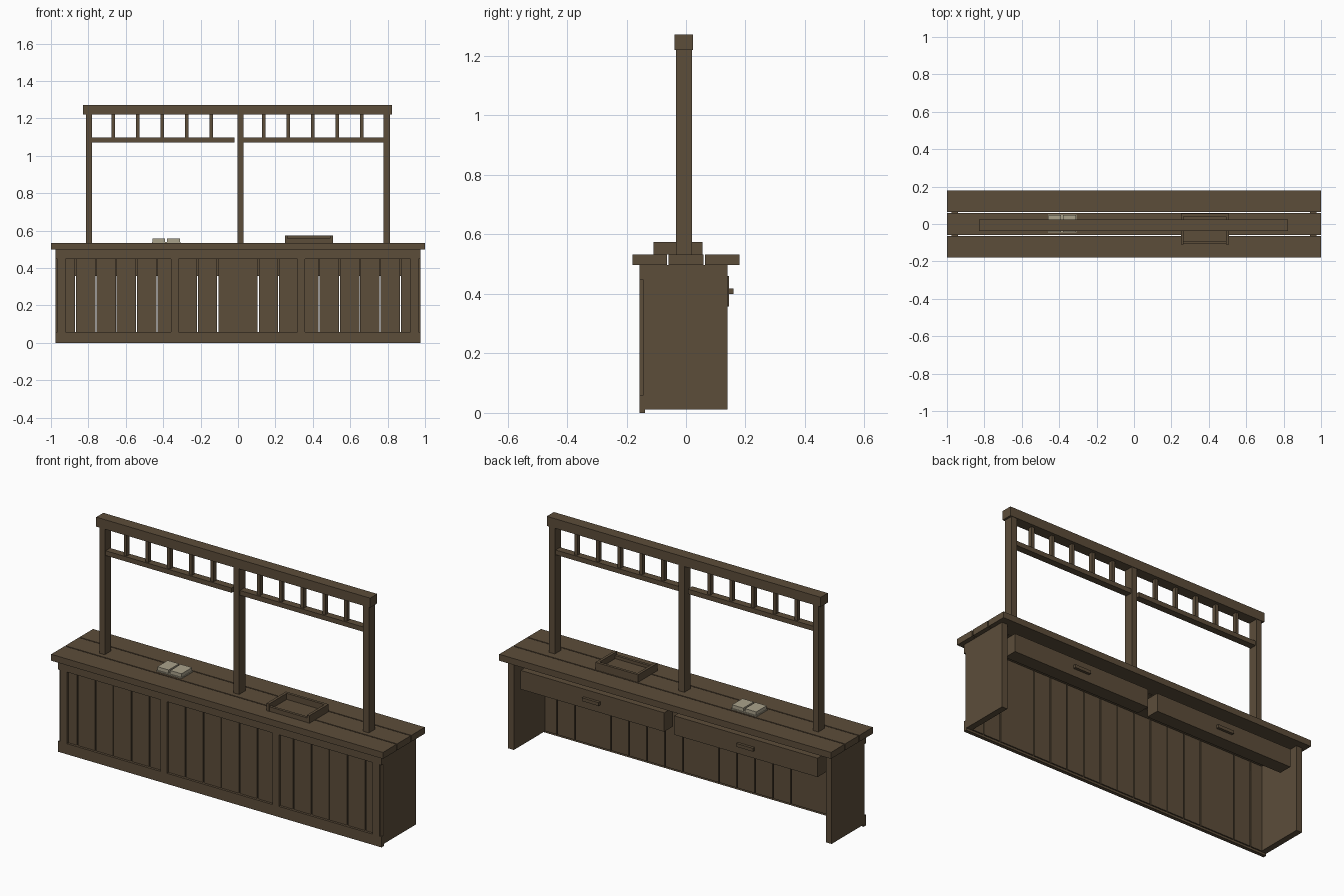
import bpy

cube = bpy.data.objects.get("Cube")
if cube:
    bpy.data.objects.remove(cube, do_unlink=True)


def material(name, rgb):
    mat = bpy.data.materials.new(name)
    mat.use_nodes = True
    mat.diffuse_color = (*rgb, 1)
    bsdf = mat.node_tree.nodes["Principled BSDF"]
    bsdf.inputs["Base Color"].default_value = (*rgb, 1)
    bsdf.inputs["Roughness"].default_value = 0.8
    return mat


wood = material("dark_wood", (0.107, 0.074, 0.042))
paper = material("aged_paper", (0.40, 0.36, 0.26))


def box(name, x, y, z, mat=wood):
    """Box spanning the given (low, high) pair on each axis."""
    corners = [(a, b, c) for a in x for b in y for c in z]
    faces = [(0, 1, 3, 2), (4, 6, 7, 5), (0, 4, 5, 1),
             (2, 3, 7, 6), (0, 2, 6, 4), (1, 5, 7, 3)]
    mesh = bpy.data.meshes.new(name)
    mesh.from_pydata(corners, [], faces)
    mesh.materials.append(mat)
    obj = bpy.data.objects.new(name, mesh)
    bpy.context.collection.objects.link(obj)
    return obj


def mirrored(name, x, y, z):
    """Left and right copies of a box."""
    box("left_" + name, x, y, z)
    box("right_" + name, (-x[1], -x[0]), y, z)


# Countertop planks
for part, y in (("front", (-0.18, -0.064)), ("middle", (-0.058, 0.058)), ("back", (0.064, 0.18))):
    box(part + "_counter_plank", (-1, 1), y, (0.498, 0.533))

# Side panels
mirrored("side_panel", (0.94, 0.975), (-0.144, 0.139), (0.012, 0.498))

# Front planks, with narrower joints at the middle of each bay
pitch = 0.1085
for i in range(-9, 9):
    left_gap = 0.0005 if i % 6 == 0 else 0.003
    right_gap = 0.0005 if (i + 1) % 6 == 0 else 0.003
    x = (max(i * pitch + left_gap, -0.94), min((i + 1) * pitch - right_gap, 0.94))
    box("front_plank", x, (-0.144, -0.13), (0.012, 0.498))

# Front frame
box("base_rail", (-0.975, 0.975), (-0.157, -0.137), (0, 0.058))
box("top_rail", (-0.975, 0.975), (-0.157, -0.137), (0.448, 0.498))
mirrored("outer_stile", (0.922, 0.964), (-0.157, -0.143), (0.058, 0.448))
mirrored("inner_stile", (0.318, 0.357), (-0.157, -0.143), (0.058, 0.448))

# Drawers with bar handles
mirrored("drawer", (0.03, 0.895), (0.068, 0.145), (0.357, 0.46))
mirrored("drawer_handle", (0.415, 0.515), (0.145, 0.16), (0.4, 0.418))

# Posts and top beam
for part, x in (("right", (-0.812, -0.78)), ("middle", (-0.004, 0.03)), ("left", (0.777, 0.812))):
    box(part + "_post", x, (-0.033, 0.02), (0.533, 1.222))
box("top_beam", (-0.828, 0.823), (-0.038, 0.023), (1.22, 1.272))

# Hanging lattice in each bay
for side, x, first in (("right", (-0.78, -0.02), -0.667), ("left", (0.03, 0.777), 0.137)):
    box(side + "_lattice_rail", x, (-0.026, 0.013), (1.071, 1.097))
    for i in range(5):
        c = first + i * 0.131
        box(side + "_lattice_bar", (c - 0.009, c + 0.009), (-0.018, 0.005), (1.097, 1.22))

# Tray
box("tray_floor", (0.26, 0.495), (-0.1, 0.05), (0.533, 0.541))
box("tray_back_wall", (0.25, 0.507), (0.041, 0.056), (0.533, 0.574))
box("tray_front_wall", (0.265, 0.492), (-0.108, -0.093), (0.533, 0.558))
for side, x in (("right", (0.25, 0.265)), ("left", (0.492, 0.507))):
    box("tray_" + side + "_wall", x, (-0.11, 0.041), (0.533, 0.574))

# Open book
box("book_cover", (-0.46, -0.308), (-0.046, 0.052), (0.533, 0.539), paper)
for side, x in (("right", (-0.457, -0.389)), ("left", (-0.379, -0.311))):
    box("book_" + side + "_pages", x, (-0.042, 0.048), (0.539, 0.558), paper)
